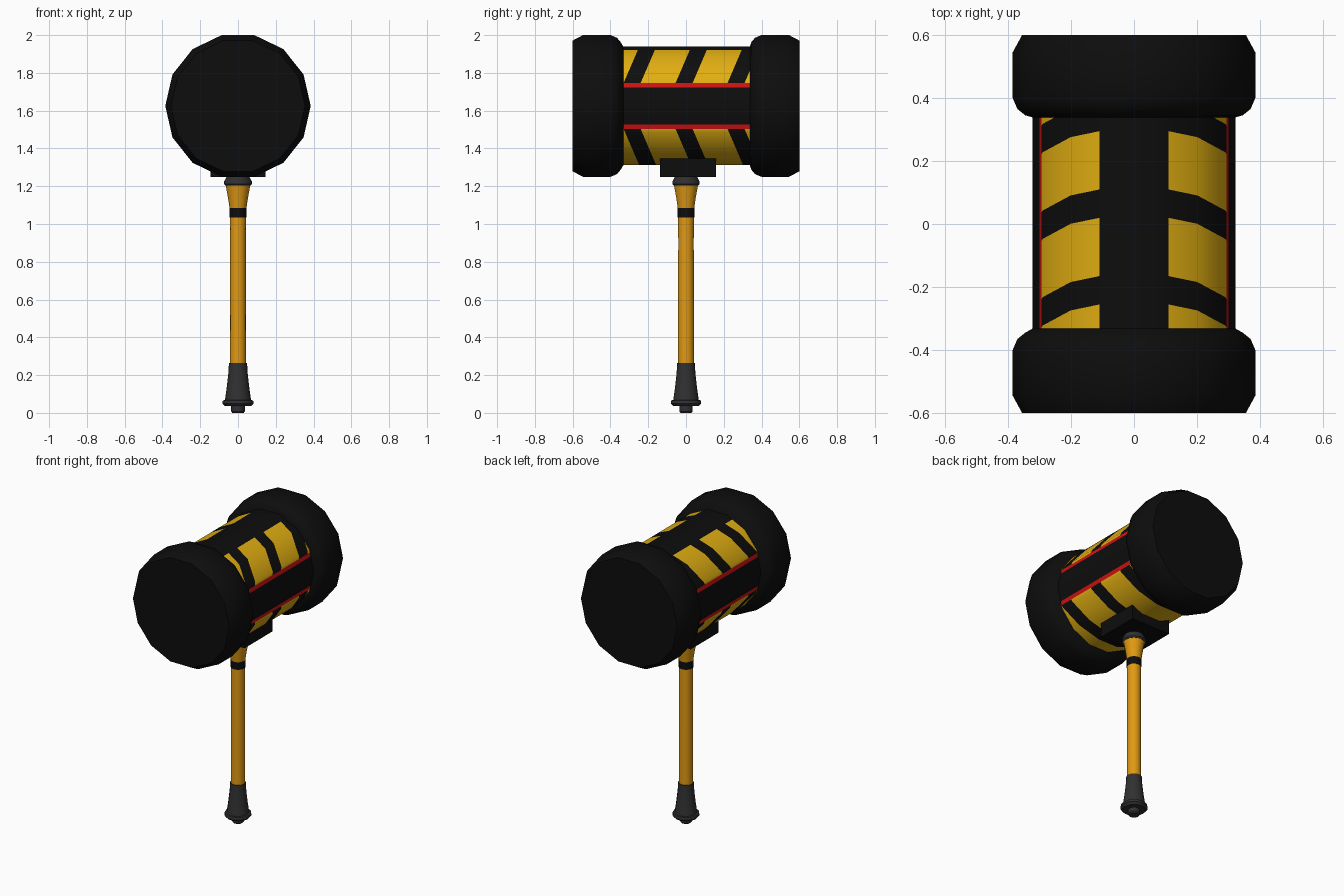
import bpy, bmesh, math
from mathutils import Vector

if "Cube" in bpy.data.objects:
    bpy.data.objects.remove(bpy.data.objects["Cube"])


def mat(name, col):
    m = bpy.data.materials.new(name)
    m.diffuse_color = (*col, 1)
    m.use_nodes = True
    m.node_tree.nodes["Principled BSDF"].inputs["Base Color"].default_value = m.diffuse_color
    return m


BLACK = mat("black", (0.004, 0.004, 0.004))
GREY = mat("dark_grey", (0.03, 0.03, 0.03))
HEAD_YELLOW = mat("head_yellow", (0.76, 0.43, 0.006))
SHAFT_YELLOW = mat("shaft_yellow", (0.75, 0.32, 0.006))
RED = mat("red", (0.63, 0.006, 0.006))

HZ = 1.625      # height of the head axis
SIDES = 14


def lathe_bm(profile, sides, along_y=False):
    """Closed solid of revolution; profile = (position along axis, radius)."""
    bm = bmesh.new()
    rings = []
    for t, r in profile:
        ring = []
        for i in range(sides):
            a = 2 * math.pi * i / sides
            c, s = r * math.cos(a), r * math.sin(a)
            ring.append(bm.verts.new((c, t, HZ + s) if along_y else (c, s, t)))
        rings.append(ring)
    for a, b in zip(rings, rings[1:]):
        for i in range(sides):
            j = (i + 1) % sides
            bm.faces.new((a[i], a[j], b[j], b[i]))
    bm.faces.new(rings[0])
    bm.faces.new(rings[-1])
    bmesh.ops.recalc_face_normals(bm, faces=bm.faces)
    return bm


def finish(bm, name, mats, angle=30):
    me = bpy.data.meshes.new(name)
    bm.to_mesh(me)
    bm.free()
    ob = bpy.data.objects.new(name, me)
    bpy.context.collection.objects.link(ob)
    for m in mats:
        me.materials.append(m)
    bpy.ops.object.select_all(action='DESELECT')
    ob.select_set(True)
    bpy.context.view_layer.objects.active = ob
    bpy.ops.object.shade_smooth_by_angle(angle=math.radians(angle))
    return ob


# Striking caps at both ends of the head
cap = [(0.60, 0.355), (0.545, 0.385), (0.40, 0.385), (0.365, 0.37), (0.345, 0.345), (0.335, 0.31)]
for side, name in ((-1, "front_cap"), (1, "back_cap")):
    prof = [(side * t - (0 if side > 0 else -0.01) * (t < 0.34), r) for t, r in cap]
    finish(lathe_bm(prof, SIDES, True), name, [BLACK])

# Head barrel, cut along its painted bands and slanted stripes
bm = lathe_bm([(-0.35, 0.322), (0.36, 0.322)], SIDES, True)


def cut(point, normal, keep=lambda f: True):
    faces = [f for f in bm.faces if keep(f)]
    geom = list({e for f in faces for e in f.edges} | {v for f in faces for v in f.verts}) + faces
    bmesh.ops.bisect_plane(bm, geom=geom, dist=1e-5, plane_co=Vector(point), plane_no=Vector(normal))


IN, OUT, TOP_W = 0.097, 0.122, 0.11
PERIOD, START, WIDTH, SLOPE = 0.275, -0.055, 0.09, 0.43
for dz in (-OUT, -IN, IN, OUT):
    cut((0, 0, HZ + dz), (0, 0, 1))
for x in (-TOP_W, TOP_W):
    cut((x, 0, HZ), (1, 0, 0), lambda f: f.calc_center_median().z > HZ)
for half in (-1, 1):
    def painted(f, h=half):
        c = f.calc_center_median()
        return (c.z - HZ) * h > OUT and abs(f.normal.y) < 0.5 and not (h > 0 and abs(c.x) < TOP_W)
    for k in range(-3, 3):
        for edge in (START, START + WIDTH):
            cut((0, edge + k * PERIOD, HZ + half * OUT), (0, 1, -half * SLOPE), painted)

for f in bm.faces:
    c = f.calc_center_median()
    dz = abs(c.z - HZ)
    phase = (c.y - SLOPE * (dz - OUT) - START) % PERIOD
    if abs(f.normal.y) > 0.5 or dz < IN:
        f.material_index = 0
    elif dz < OUT:
        f.material_index = 1
    elif (c.z > HZ and abs(c.x) < TOP_W) or phase < WIDTH:
        f.material_index = 0
    else:
        f.material_index = 2
finish(bm, "head_barrel", [BLACK, RED, HEAD_YELLOW])

# Mounting block under the head
bm = bmesh.new()
bmesh.ops.create_cube(bm, size=1)
for v in bm.verts:
    v.co = (v.co.x * 0.29, v.co.y * 0.296 + 0.01, v.co.z * 0.11 + 1.305)
finish(bm, "mounting_block", [BLACK])

# Handle, from the bottom up
for name, m, prof in (
    ("pommel", GREY, [(0, 0.03), (0.008, 0.036), (0.045, 0.036)]),
    ("grip", GREY, [(0.036, 0.07), (0.05, 0.083), (0.066, 0.08), (0.068, 0.069),
                    (0.14, 0.059), (0.21, 0.051), (0.265, 0.048)]),
    ("shaft", SHAFT_YELLOW, [(0.25, 0.043), (0.92, 0.042), (1.0, 0.043), (1.04, 0.043)]),
    ("shaft_ring", BLACK, [(1.035, 0.045), (1.085, 0.045)]),
    ("shaft_flare", SHAFT_YELLOW, [(1.08, 0.044), (1.14, 0.053), (1.205, 0.065)]),
    ("collar", GREY, [(1.203, 0.066), (1.212, 0.074), (1.226, 0.073), (1.25, 0.06), (1.27, 0.06)]),
):
    finish(lathe_bm(prof, 14), name, [m], 35)
